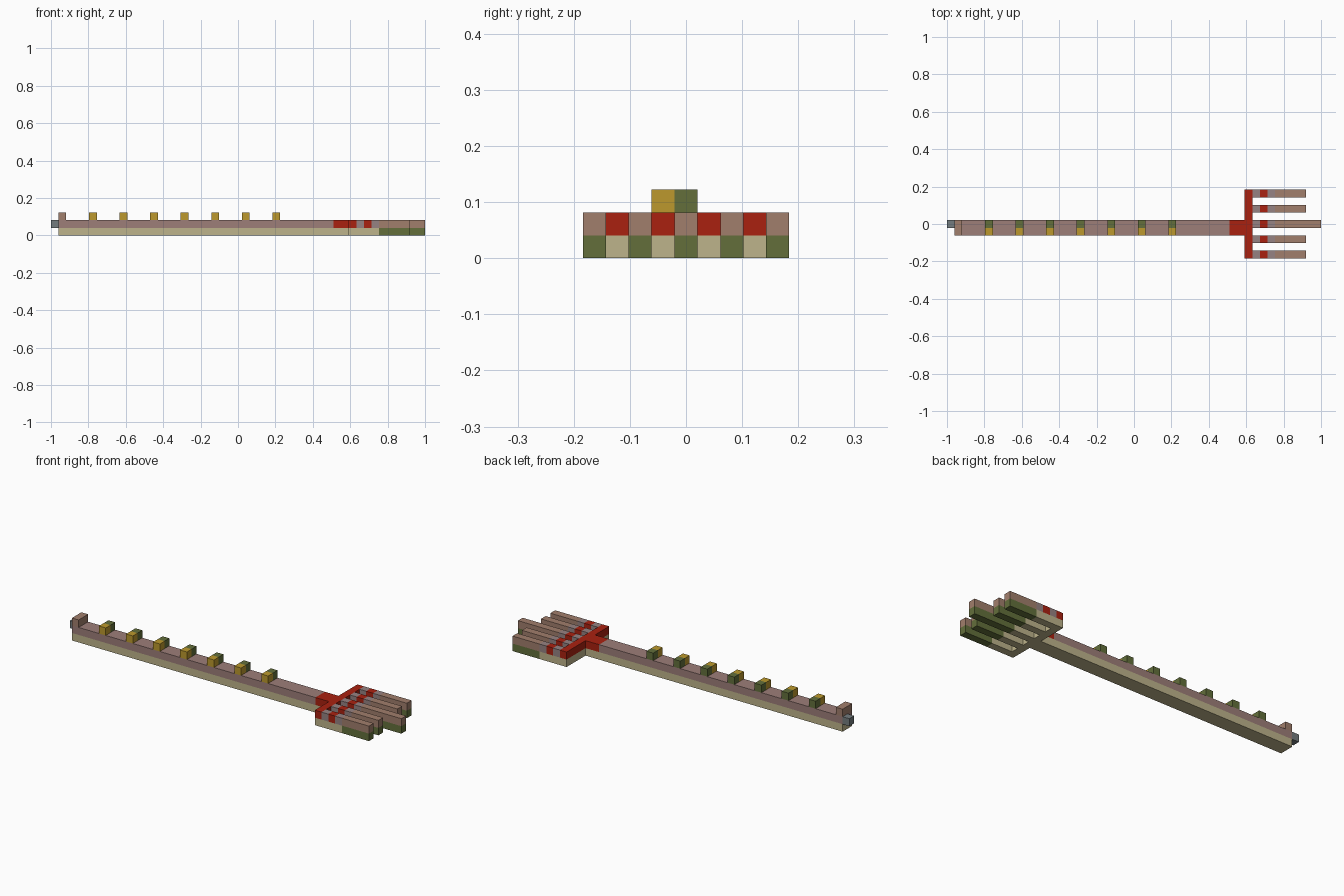
import bpy
import bmesh

cube = bpy.data.objects.get("Cube")
if cube:
    bpy.data.objects.remove(cube, do_unlink=True)

LENGTH, WIDTH = 49, 9          # overall size in blocks
U = 2 / LENGTH                 # edge of one block


def material(name, *rgb):
    """Flat material from 0-255 display values."""
    color = [((c / 255 + 0.055) / 1.055) ** 2.4 for c in rgb] + [1]
    m = bpy.data.materials.new(name)
    m.use_nodes = True
    m.diffuse_color = color
    bsdf = m.node_tree.nodes["Principled BSDF"]
    bsdf.inputs["Base Color"].default_value = color
    bsdf.inputs["Roughness"].default_value = 0.9
    return m


TAN = material("tan", 190, 180, 139)
MAUVE = material("mauve", 157, 126, 121)
BROWN = material("brown", 161, 126, 108)
RED = material("red", 170, 33, 16)
GREEN = material("green", 99, 111, 59)
YELLOW = material("yellow", 188, 153, 45)
GREY = material("grey", 116, 124, 126)
PALE = material("grey mauve", 150, 130, 130)


def block(name, mat, x, y, z):
    """Box spanning (start, end) block counts on each axis."""
    lo = (x[0], y[0], z[0])
    size = (x[1] - x[0], y[1] - y[0], z[1] - z[0])
    shift = (-LENGTH / 2, -WIDTH / 2, 0)
    bm = bmesh.new()
    bmesh.ops.create_cube(bm, size=1)
    for v in bm.verts:
        v.co = [((v.co[i] + 0.5) * size[i] + lo[i] + shift[i]) * U for i in range(3)]
    mesh = bpy.data.meshes.new(name)
    bm.to_mesh(mesh)
    bm.free()
    mesh.materials.append(mat)
    obj = bpy.data.objects.new(name, mesh)
    bpy.context.collection.objects.link(obj)
    return obj


LOW, MID, TOP = (0, 1), (1, 2), (2, 3)
SHAFT = (3, 5)

# Handle shaft: pale underside, wooden upper half, red collar
block("shaft_underside", TAN, (1, 39), SHAFT, LOW)
block("shaft_upper", MAUVE, (1, 37), SHAFT, MID)
block("collar", RED, (37, 39), SHAFT, MID)

# Butt end with raised stop and grey tip
block("end_stop", BROWN, (1, 2), SHAFT, TOP)
block("end_tip", GREY, (0, 1), (4, 5), MID)

# Row of two-tone pegs along the shaft
for x in range(5, 30, 4):
    block("peg_front", YELLOW, (x, x + 1), (3, 4), TOP)
    block("peg_back", GREEN, (x, x + 1), (4, 5), TOP)

# Crossbar
block("crossbar_underside", TAN, (39, 40), (0, WIDTH), LOW)
block("crossbar_upper", RED, (39, 40), (0, WIDTH), MID)

# Five tines, the middle one longer
for row in range(0, WIDTH, 2):
    y = (row, row + 1)
    end = LENGTH if row == 4 else 47
    block("tine_underside", TAN, (40, 43), y, LOW)
    block("tine_green_tip", GREEN, (43, end), y, LOW)
    block("tine_root", PALE, (40, 41), y, MID)
    block("tine_band", RED, (41, 42), y, MID)
    block("tine_neck", PALE, (42, 43), y, MID)
    block("tine_upper", BROWN, (43, end), y, MID)
